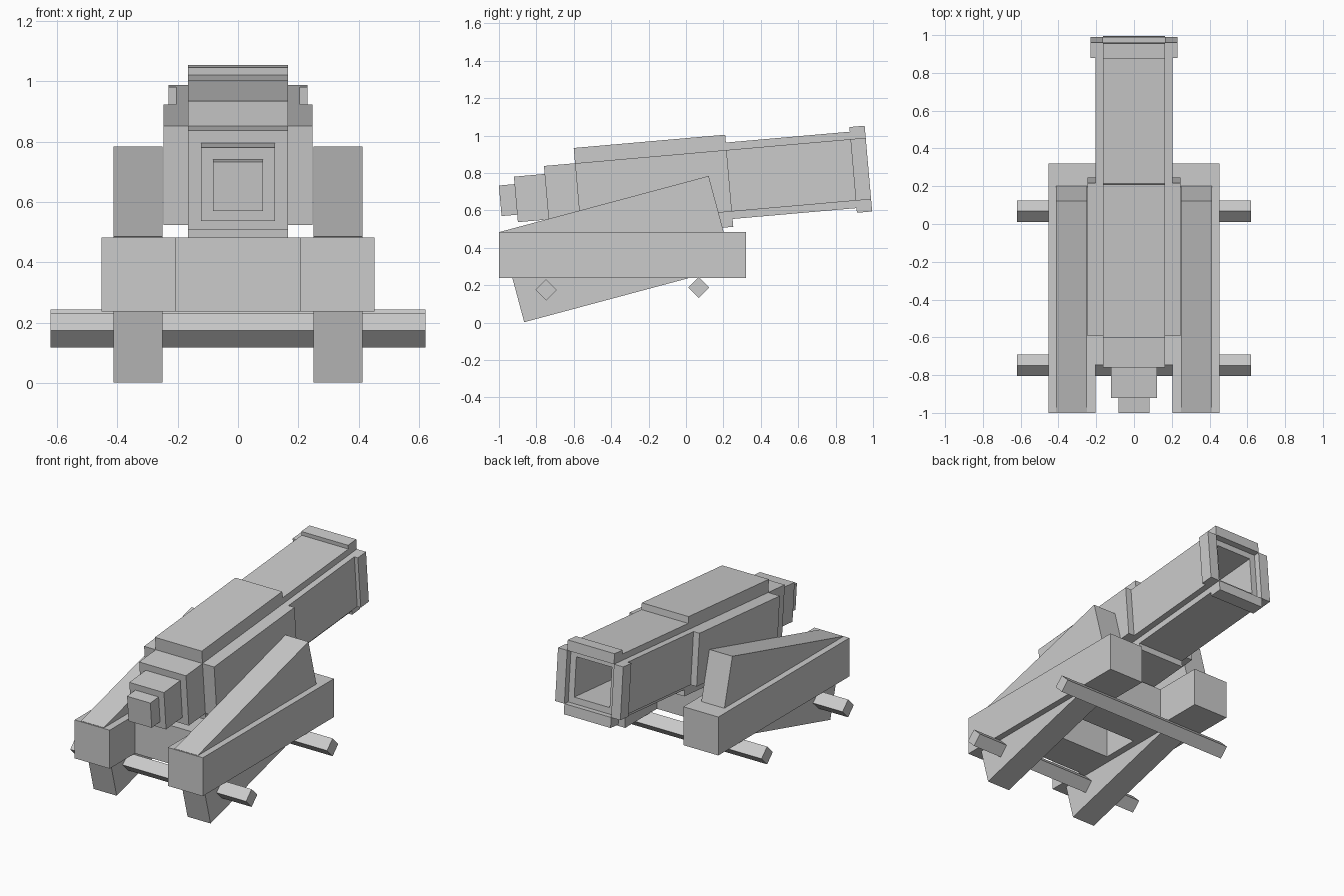
import bpy
import math
from mathutils import Matrix, Vector

if "Cube" in bpy.data.objects:
    bpy.data.objects.remove(bpy.data.objects["Cube"], do_unlink=True)

grey = bpy.data.materials.new("plain grey")
grey.use_nodes = True
grey.diffuse_color = (0.6, 0.6, 0.6, 1)
grey.node_tree.nodes["Principled BSDF"].inputs["Base Color"].default_value = (0.6, 0.6, 0.6, 1)


def box(name, x, y, z, origin=(0, 0, 0), pitch=0):
    """Box from three (low, high) spans, pitched in degrees about x at an origin."""
    bpy.ops.mesh.primitive_cube_add(size=1)
    ob = bpy.context.object
    ob.name = ob.data.name = name
    spans = (x, y, z)
    size = Matrix.Diagonal([hi - lo for lo, hi in spans] + [1])
    move = Matrix.Translation(Vector([(hi + lo) / 2 for lo, hi in spans]))
    ob.data.transform(move @ size)
    ob.location = origin
    ob.rotation_euler.x = math.radians(pitch)
    ob.data.materials.append(grey)
    return ob


# Gun barrel, built along its own axis and pitched up
AXIS = dict(origin=(0, 0, 0.738), pitch=5)
CORE = 0.165


def tube(name, inner, outer, start, end):
    """Four plates around a square bore, leaving notched corners."""
    for side, s in (("left", 1), ("right", -1)):
        box(f"{name}_{side}", sorted((s * inner, s * outer)), (start, end), (-CORE, CORE), **AXIS)
    for side, s in (("top", 1), ("bottom", -1)):
        box(f"{name}_{side}", (-CORE, CORE), (start, end), sorted((s * inner, s * outer)), **AXIS)


tube("muzzle_ring", CORE, 0.23, 0.897, 0.979)
tube("barrel", 0.125, 0.205, 0.23, 0.94)
tube("breech", 0.125, 0.247, -0.581, 0.232)

# Stepped blocks closing the rear of the barrel
for name, half, start, end in (("breech_step_large", CORE, -0.748, -0.57),
                               ("breech_step_small", 0.122, -0.913, -0.748),
                               ("breech_knob", 0.082, -0.997, -0.913)):
    box(name, (-half, half), (start, end), (-half, half), **AXIS)

# Carriage: side beams and slanted cheeks
for side, s in (("left", 1), ("right", -1)):
    box(f"side_beam_{side}", sorted((s * 0.205, s * 0.452)), (-1, 0.32), (0.238, 0.483))
    box(f"slanted_cheek_{side}", sorted((s * 0.25, s * 0.412)), (0, 1.155), (0, 0.5),
        origin=(0, -0.865, 0.002), pitch=15)

# Cross beams between the side beams
for name, start in (("cross_beam_front", -0.745), ("cross_beam_back", -0.25)):
    box(name, (-0.205, 0.205), (start, start + 0.25), (0.238, 0.483))

# Square axles standing on edge
for name, y, z in (("axle_front", -0.748, 0.175), ("axle_back", 0.068, 0.187)):
    box(name, (-0.62, 0.62), (-0.04, 0.04), (-0.04, 0.04), origin=(0, y, z), pitch=45)
